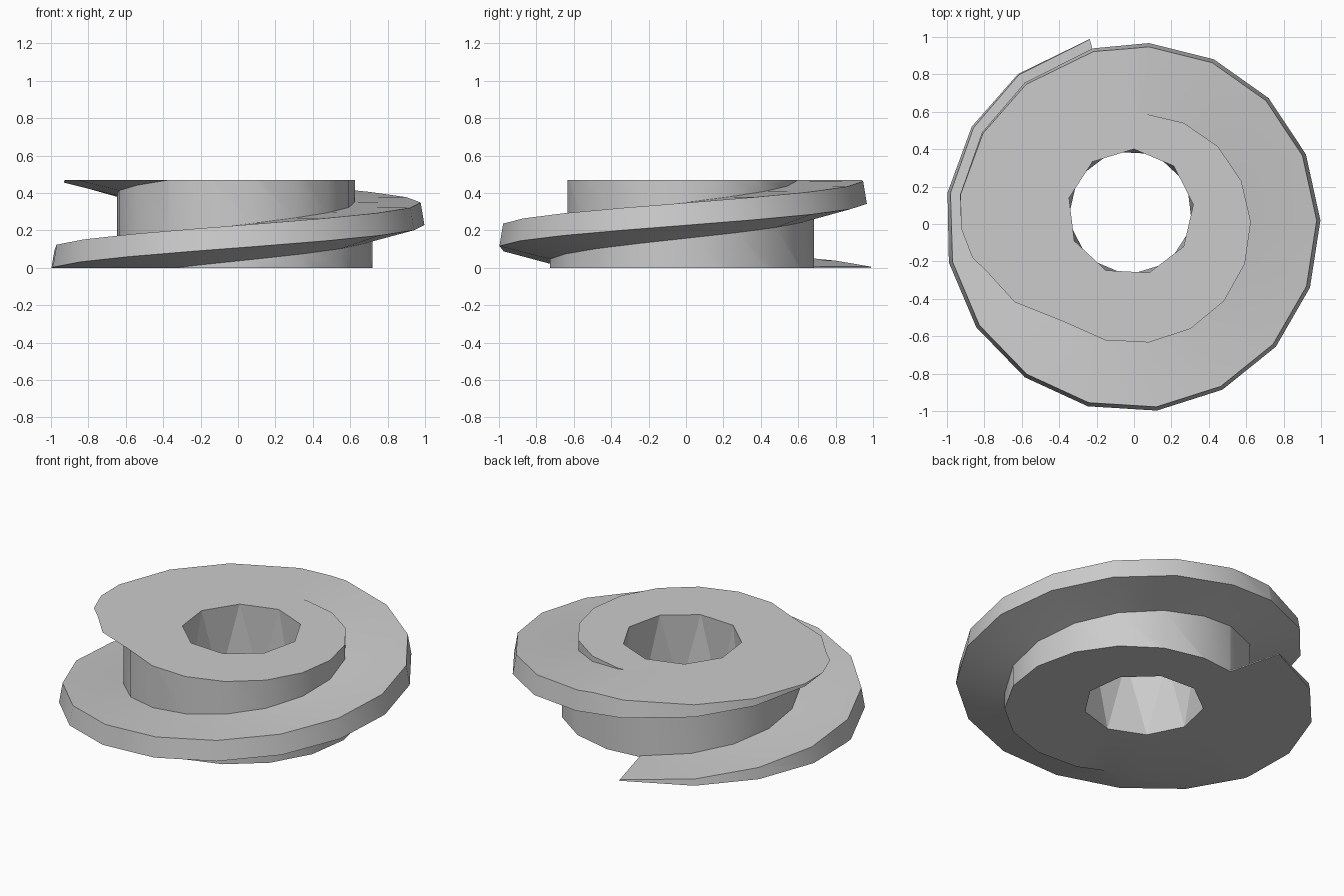
import bpy, bmesh, math
from mathutils import Vector

if "Cube" in bpy.data.objects:
    bpy.data.objects.remove(bpy.data.objects["Cube"])

HEIGHT = 0.47
PITCH = 0.48         # rise of the thread per turn
SEGMENTS = 17        # flat segments per turn
TIP = 104            # angle where the thread begins
AXIS_X = 0.01

# Angles of one turn, starting with a narrow step for the thread's end
TURN = [TIP - 0.4, TIP] + [TIP + 3 + k * 360 / SEGMENTS for k in range(1, SEGMENTS)]
STEPS = len(TURN)


def root_radius(angle):
    return 0.71 - 0.095 * angle / 360


def polar(radius, angle, z, cx=AXIS_X, cy=0.0):
    a = math.radians(angle)
    return Vector((cx + radius * math.cos(a), cy + radius * math.sin(a), z))


def section(step):
    """Lower root, lower crest, upper crest and upper root of the thread."""
    angle = TURN[step % STEPS] + 360 * (step // STEPS)
    turns = (angle - 180) / 360
    z = PITCH * turns - 0.012
    root = root_radius(angle)
    if step < 1:                      # plain core before the thread starts
        outer = inner = root
    else:
        outer = 1.023 - 0.072 * turns
        inner = outer - 0.02
    return [polar(root_radius(angle - 360), angle, z - 0.07),
            polar(outer, angle, z),
            polar(inner, angle, z + 0.12),
            polar(root, angle, z + 0.122)]


bm = bmesh.new()

# Continuous screw surface, longer than needed
first, last = -2 * STEPS, 3 * STEPS
cols = {i: [bm.verts.new(p) for p in section(i)] for i in range(first, last)}
for i in range(first, last - 1):
    a, b = cols[i], cols[i + 1]
    for k in range(3):
        bm.faces.new((a[k], b[k], b[k + 1], a[k + 1]))
    if i + STEPS + 1 < last:          # core wall up to the next turn
        c, d = cols[i + STEPS], cols[i + STEPS + 1]
        bm.faces.new((a[3], b[3], d[0], c[0]))
bmesh.ops.triangulate(bm, faces=bm.faces[:])

# Trim flat at the bottom and top
for z, direction in ((0, -1), (HEIGHT, 1)):
    bmesh.ops.bisect_plane(bm, geom=bm.verts[:] + bm.edges[:] + bm.faces[:],
                           dist=1e-5, plane_co=(0, 0, z),
                           plane_no=(0, 0, direction), clear_outer=True)
bmesh.ops.remove_doubles(bm, verts=bm.verts[:], dist=1e-4)

# End faces with the bore opening
SIDES = 9
rings = []
for z, phase in ((0, 107), (HEIGHT, 87)):
    rim = [e for e in bm.edges if e.is_boundary
           and all(abs(v.co.z - z) < 1e-3 for v in e.verts)]
    ring = [bm.verts.new(polar(0.338, phase + 360 * i / SIDES, z, -0.018, 0.063))
            for i in range(SIDES)]
    rim += [bm.edges.new((ring[i], ring[(i + 1) % SIDES])) for i in range(SIDES)]
    bmesh.ops.triangle_fill(bm, edges=rim, use_beauty=True,
                            normal=(0, 0, 1 if z else -1))
    rings.append(ring)

# Faceted bore wall
low, high = rings
for i in range(SIDES):
    j = (i + 1) % SIDES
    bm.faces.new((low[i], high[i], high[j]))
    bm.faces.new((low[i], high[j], low[j]))
bmesh.ops.recalc_face_normals(bm, faces=bm.faces[:])

mesh = bpy.data.meshes.new("screw_section")
bm.to_mesh(mesh)
bm.free()
screw = bpy.data.objects.new("screw_section", mesh)
bpy.context.collection.objects.link(screw)

# Plain grey
grey = bpy.data.materials.new("plain_grey")
grey.use_nodes = True
color = (0.6, 0.6, 0.6, 1)
grey.diffuse_color = color
grey.node_tree.nodes["Principled BSDF"].inputs["Base Color"].default_value = color
mesh.materials.append(grey)

# Smooth sweep, flat bore facets
bpy.ops.object.select_all(action='DESELECT')
screw.select_set(True)
bpy.context.view_layer.objects.active = screw
bpy.ops.object.shade_smooth_by_angle(angle=math.radians(30))
for p in mesh.polygons:
    if abs(p.normal.z) < 0.5 and p.center.xy.length < 0.45:
        p.use_smooth = False
